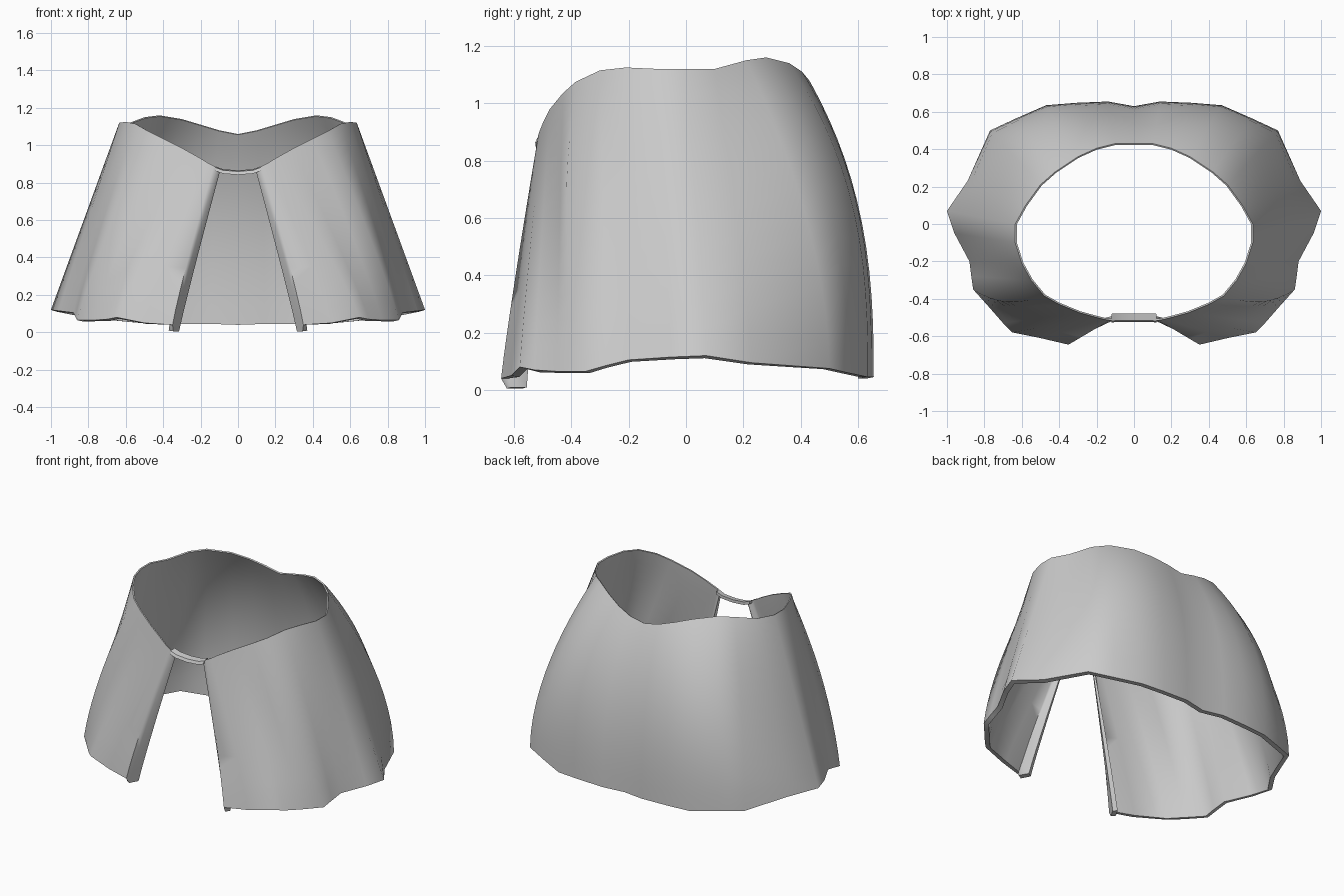
import bpy
import bmesh
import math

if "Cube" in bpy.data.objects:
    bpy.data.objects.remove(bpy.data.objects["Cube"])

cloth = bpy.data.materials.new("grey cloth")
cloth.diffuse_color = (0.6, 0.6, 0.6, 1)
cloth.use_nodes = True
cloth.node_tree.nodes["Principled BSDF"].inputs["Base Color"].default_value = cloth.diffuse_color

# Half outline from back centre to front opening:
# neckline point, hem point, drape power (high = rounded shoulder, 1 = straight)
COLUMNS = [
    ((0, .43, 1.06), (0, .63, .04), 2.5),
    ((.10, .43, 1.08), (.14, .655, .045), 2.6),
    ((.20, .405, 1.11), (.31, .648, .045), 2.7),
    ((.30, .36, 1.14), (.47, .635, .045), 2.7),
    ((.42, .28, 1.16), (.63, .565, .06), 2.4),
    ((.50, .21, 1.15), (.77, .50, .075), 1.8),
    ((.58, .10, 1.12), (.89, .23, .095), 1.2),
    ((.635, 0, 1.12), (1.0, .07, .12), 1.0),
    ((.635, -.10, 1.12), (.96, -.05, .115), 1.0),
    ((.60, -.21, 1.125), (.88, -.20, .105), 1.1),
    ((.55, -.30, 1.115), (.87, -.28, .085), 1.1),
    ((.48, -.385, 1.075), (.86, -.35, .065), 1.1),   # outer fold
    ((.40, -.43, 1.035), (.77, -.45, .065), 1.1),
    ((.29, -.475, .98), (.70, -.53, .07), 1.1),
    ((.20, -.50, .93), (.65, -.58, .08), 1.1),       # front fold
    ((.16, -.51, .905), (.50, -.61, .05), 1.1),
    ((.13, -.515, .89), (.35, -.645, .04), 1.1),
    ((.11, -.515, .875), (.345, -.625, .005), 1.1),
    ((.095, -.495, .865), (.315, -.57, .005), 1.05),
]
ROWS = 14


def finish(obj, angle):
    """Apply modifiers, then smooth the shading."""
    bpy.ops.object.select_all(action='DESELECT')
    obj.select_set(True)
    bpy.context.view_layer.objects.active = obj
    for m in list(obj.modifiers):
        bpy.ops.object.modifier_apply(modifier=m.name)
    bpy.ops.object.shade_smooth_by_angle(angle=math.radians(angle))


def new_object(name, verts, faces):
    mesh = bpy.data.meshes.new(name)
    mesh.from_pydata(verts, [], faces)
    mesh.materials.append(cloth)
    obj = bpy.data.objects.new(name, mesh)
    bpy.context.collection.objects.link(obj)
    return obj


# Draped cloth: columns hang from neckline to hem
verts, faces = [], []
for top, hem, power in COLUMNS:
    for j in range(ROWS + 1):
        t = (j / ROWS) ** 1.3
        s = 1 - (1 - t) ** power
        verts.append((top[0] + (hem[0] - top[0]) * s,
                      top[1] + (hem[1] - top[1]) * s,
                      top[2] + (hem[2] - top[2]) * t))
    # the outer fold bows forward halfway down
    if top[0] == .48:
        for k in range(len(verts) - ROWS - 1, len(verts)):
            x, y, z = verts[k]
            t = (top[2] - z) / (top[2] - hem[2])
            verts[k] = (x, y - .05 * math.sin(math.pi * t), z)
n = ROWS + 1
for i in range(len(COLUMNS) - 1):
    for j in range(ROWS):
        a = i * n + j
        faces.append((a, a + n, a + n + 1, a + 1))
cape = new_object("cape", verts, faces)

# Cloth is thin at the neck and thicker at the hem
group = cape.vertex_groups.new(name="thickness")
for k in range(len(verts)):
    group.add([k], 0.3 + 0.7 * (k % n) / ROWS, 'REPLACE')
mirror = cape.modifiers.new("mirror", 'MIRROR')
mirror.use_clip = True
mirror.merge_threshold = 0.001
shell = cape.modifiers.new("shell", 'SOLIDIFY')
shell.thickness = 0.03
shell.offset = -1
shell.vertex_group = "thickness"
finish(cape, 60)
for v in cape.data.vertices:
    v.co.z = max(v.co.z, 0)

# Narrow clasp strip joining the two front panels at the neck
verts, faces = [], []
for x, y, z in ((-.12, -.502, .873), (-.08, -.5, .858), (0, -.5, .852),
                (.08, -.5, .858), (.12, -.502, .873)):
    for dy, dz in ((-.024, -.01), (.022, -.005), (.022, .014), (-.016, .008)):
        verts.append((x, y + dy, z + dz))
for i in range(4):
    for k in range(4):
        a, b = i * 4 + k, i * 4 + (k + 1) % 4
        faces.append((a, b, b + 4, a + 4))
faces += [(3, 2, 1, 0), (16, 17, 18, 19)]
strip = new_object("clasp_strip", verts, faces)
bm = bmesh.new()
bm.from_mesh(strip.data)
bmesh.ops.recalc_face_normals(bm, faces=bm.faces)
bm.to_mesh(strip.data)
bm.free()
finish(strip, 40)
